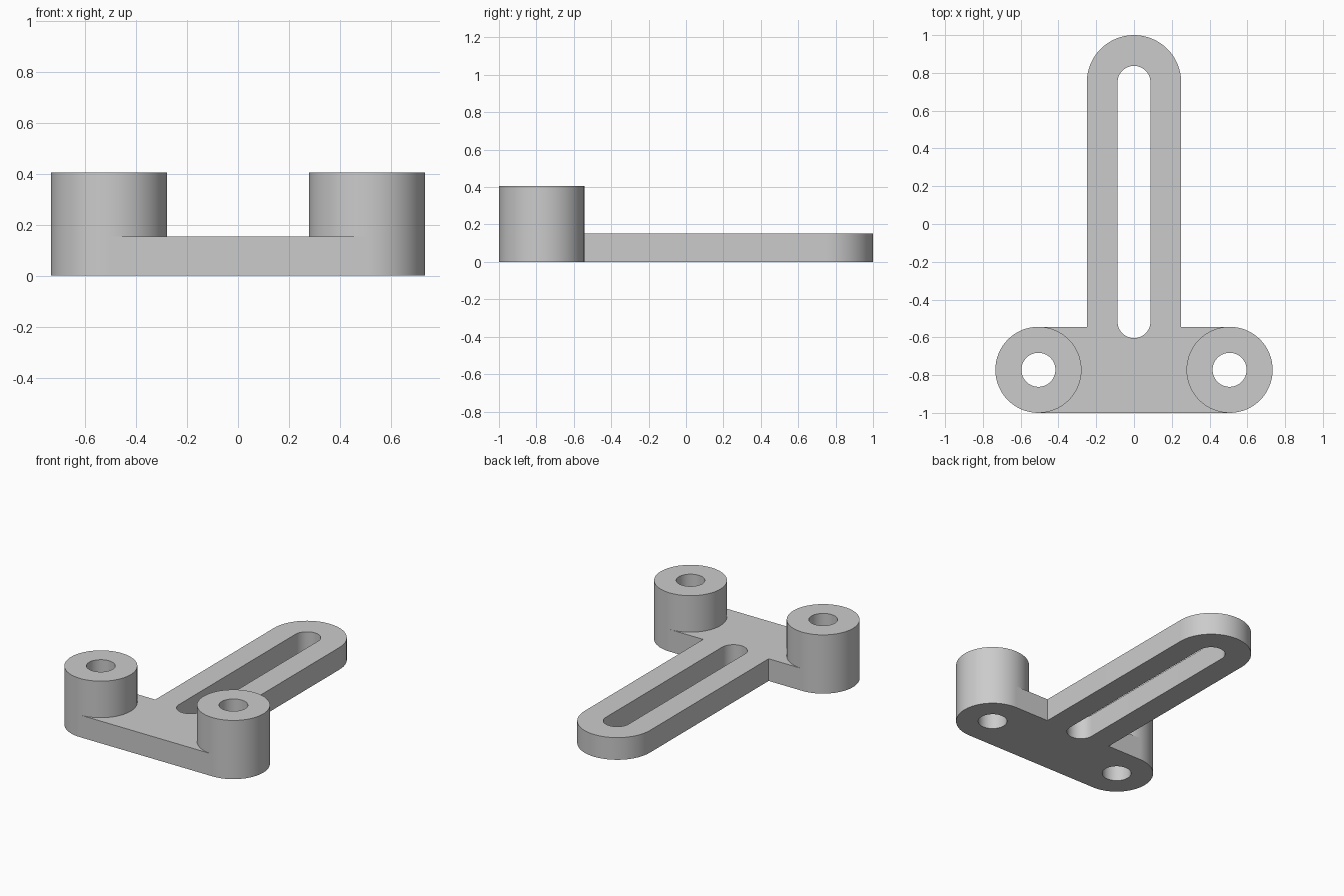
import bpy, bmesh
from math import cos, sin, pi, radians

cube = bpy.data.objects.get("Cube")
if cube:
    bpy.data.objects.remove(cube, do_unlink=True)

# Main dimensions
BOSS_X, BOSS_Y, BOSS_R, BOSS_H = 0.506, -0.772, 0.228, 0.405
HOLE_R, PLATE_H = 0.09, 0.153
ARM_R, SLOT_R = 0.25, 0.087
ARM_END, SLOT_START = 0.75, -0.517

grey = bpy.data.materials.new("plain_grey")
grey.use_nodes = True
colour = (0.6, 0.6, 0.6, 1)
grey.diffuse_color = colour
grey.node_tree.nodes["Principled BSDF"].inputs["Base Color"].default_value = colour


def arc(x, y, r, start, end, steps=32):
    angles = [radians(start + (end - start) * i / steps) for i in range(steps + 1)]
    return [(x + r * cos(a), y + r * sin(a)) for a in angles]


def circle(x, y, r):
    return arc(x, y, r, 0, 360, 64)[:-1]


def prism(name, loops, height):
    """Extrude an outline (first loop) with holes (other loops) upward."""
    bm = bmesh.new()
    edges = []
    for loop in loops:
        verts = [bm.verts.new((x, y, 0)) for x, y in loop]
        edges += [bm.edges.new((v, verts[i - 1])) for i, v in enumerate(verts)]
    bmesh.ops.triangle_fill(bm, edges=edges, use_beauty=True, normal=(0, 0, 1))
    top = bmesh.ops.extrude_face_region(bm, geom=bm.faces[:], use_keep_orig=True)
    for v in top["geom"]:
        if isinstance(v, bmesh.types.BMVert):
            v.co.z = height
    bmesh.ops.recalc_face_normals(bm, faces=bm.faces[:])
    mesh = bpy.data.meshes.new(name)
    bm.to_mesh(mesh)
    bm.free()
    mesh.materials.append(grey)
    obj = bpy.data.objects.new(name, mesh)
    bpy.context.collection.objects.link(obj)
    bpy.ops.object.select_all(action="DESELECT")
    obj.select_set(True)
    bpy.context.view_layer.objects.active = obj
    bpy.ops.object.shade_smooth_by_angle(angle=radians(30))


# T-shaped plate: concave ends hug the bosses, rounded arm runs to the back
inner_corner = BOSS_Y + BOSS_R
outline = (
    arc(BOSS_X, BOSS_Y, BOSS_R, 270, 90)
    + [(ARM_R, inner_corner)]
    + arc(0, ARM_END, ARM_R, 0, 180)
    + [(-ARM_R, inner_corner)]
    + arc(-BOSS_X, BOSS_Y, BOSS_R, 90, -90)
)
slot = arc(0, ARM_END, SLOT_R, 0, 180) + arc(0, SLOT_START, SLOT_R, 180, 360)
prism("slotted_plate", [outline, slot], PLATE_H)

# Tall drilled bosses at both ends of the crossbar
for side, sign in (("left", 1), ("right", -1)):
    x = sign * BOSS_X
    prism(side + "_boss", [circle(x, BOSS_Y, BOSS_R), circle(x, BOSS_Y, HOLE_R)], BOSS_H)
